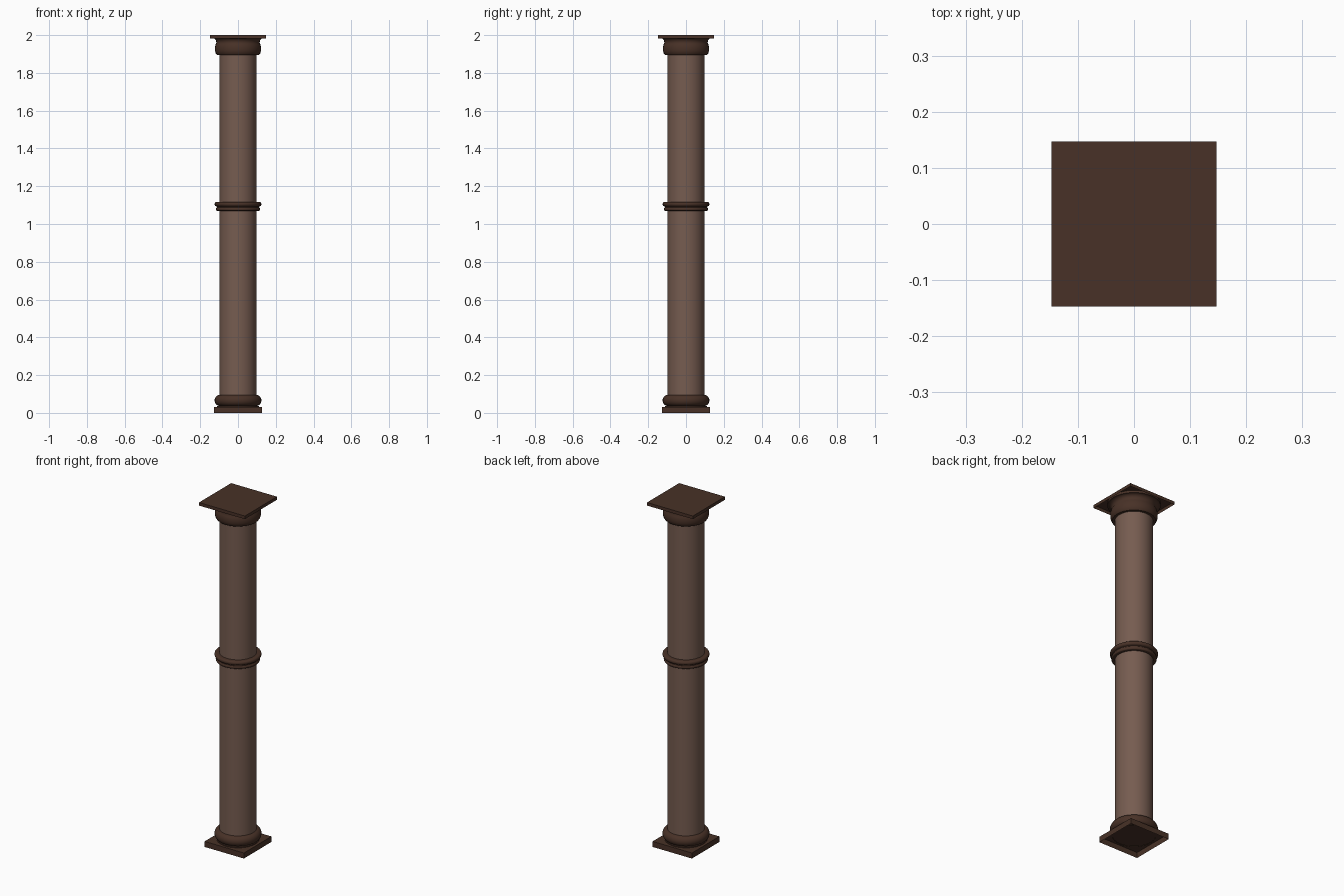
import bpy, bmesh, math

if "Cube" in bpy.data.objects:
    bpy.data.objects.remove(bpy.data.objects["Cube"])


def material(name, rgb):
    m = bpy.data.materials.new(name)
    m.diffuse_color = (*rgb, 1)
    m.use_nodes = True
    m.node_tree.nodes["Principled BSDF"].inputs["Base Color"].default_value = m.diffuse_color
    return m


LIGHT = material("warm_brown", (0.181, 0.107, 0.080))
DARK = material("dark_brown", (0.065, 0.031, 0.020))


def finish(name, bm, mat, smooth=True):
    me = bpy.data.meshes.new(name)
    bm.to_mesh(me)
    bm.free()
    ob = bpy.data.objects.new(name, me)
    bpy.context.collection.objects.link(ob)
    me.materials.append(mat)
    if smooth:
        bpy.ops.object.select_all(action='DESELECT')
        ob.select_set(True)
        bpy.context.view_layer.objects.active = ob
        bpy.ops.object.shade_smooth_by_angle(angle=math.radians(40))
    return ob


def lathe(name, profile, mat, n=32):
    """Revolve an upward (radius, height) profile about z."""
    bm = bmesh.new()
    rings = [[bm.verts.new((r * math.cos(2 * math.pi * i / n),
                            r * math.sin(2 * math.pi * i / n), z))
              for i in range(n)] for r, z in profile]
    for a, b in zip(rings, rings[1:]):
        for i in range(n):
            j = (i + 1) % n
            bm.faces.new((a[i], a[j], b[j], b[i]))
    return finish(name, bm, mat)


def slab(name, half, z0, z1, mat):
    """Square slab, open underneath."""
    bm = bmesh.new()
    bmesh.ops.create_cube(bm, size=1)
    for v in bm.verts:
        v.co = (v.co.x * 2 * half, v.co.y * 2 * half, z1 if v.co.z > 0 else z0)
    bm.normal_update()
    low = [f for f in bm.faces if f.normal.z < -0.5]
    bmesh.ops.delete(bm, geom=low, context='FACES_ONLY')
    return finish(name, bm, mat, smooth=False)


def bulge(r, depth, z0, z1, steps=10):
    """Half-round moulding profile from z0 to z1."""
    c, h = (z0 + z1) / 2, (z1 - z0) / 2
    return [(r + depth * math.cos(t), c + h * math.sin(t))
            for t in (math.pi * (k / steps - 0.5) for k in range(steps + 1))]


# Square plinth and rounded base
slab("plinth", 0.126, 0, 0.032, DARK)
lathe("base_moulding",
      [(0.112, 0.03), (0.112, 0.037)] + bulge(0.098, 0.026, 0.037, 0.095), DARK)

# Shaft
lathe("shaft", [(0.098, 0.06), (0.098, 1.93)], LIGHT)

# Double ring round the middle
lathe("middle_ring",
      [(0.097, 1.07)] + bulge(0.112, 0.005, 1.07, 1.087, 6)
      + [(0.112, 1.092)] + bulge(0.116, 0.008, 1.094, 1.116, 6)
      + [(0.097, 1.116)], DARK)

# Capital: rounded collar, then a flare up into the top slab
flare = [(0.137 - 0.022 * math.cos(t), 1.963 + 0.022 * math.sin(t))
         for t in (math.pi / 2 * k / 6 for k in range(7))]
lathe("capital",
      [(0.097, 1.896), (0.112, 1.896), (0.118, 1.904), (0.122, 1.917),
       (0.122, 1.935), (0.119, 1.95), (0.115, 1.958)] + flare
      + [(0.137, 1.998)], DARK)

# Square top slab
slab("top_slab", 0.147, 1.982, 2.0, DARK)
